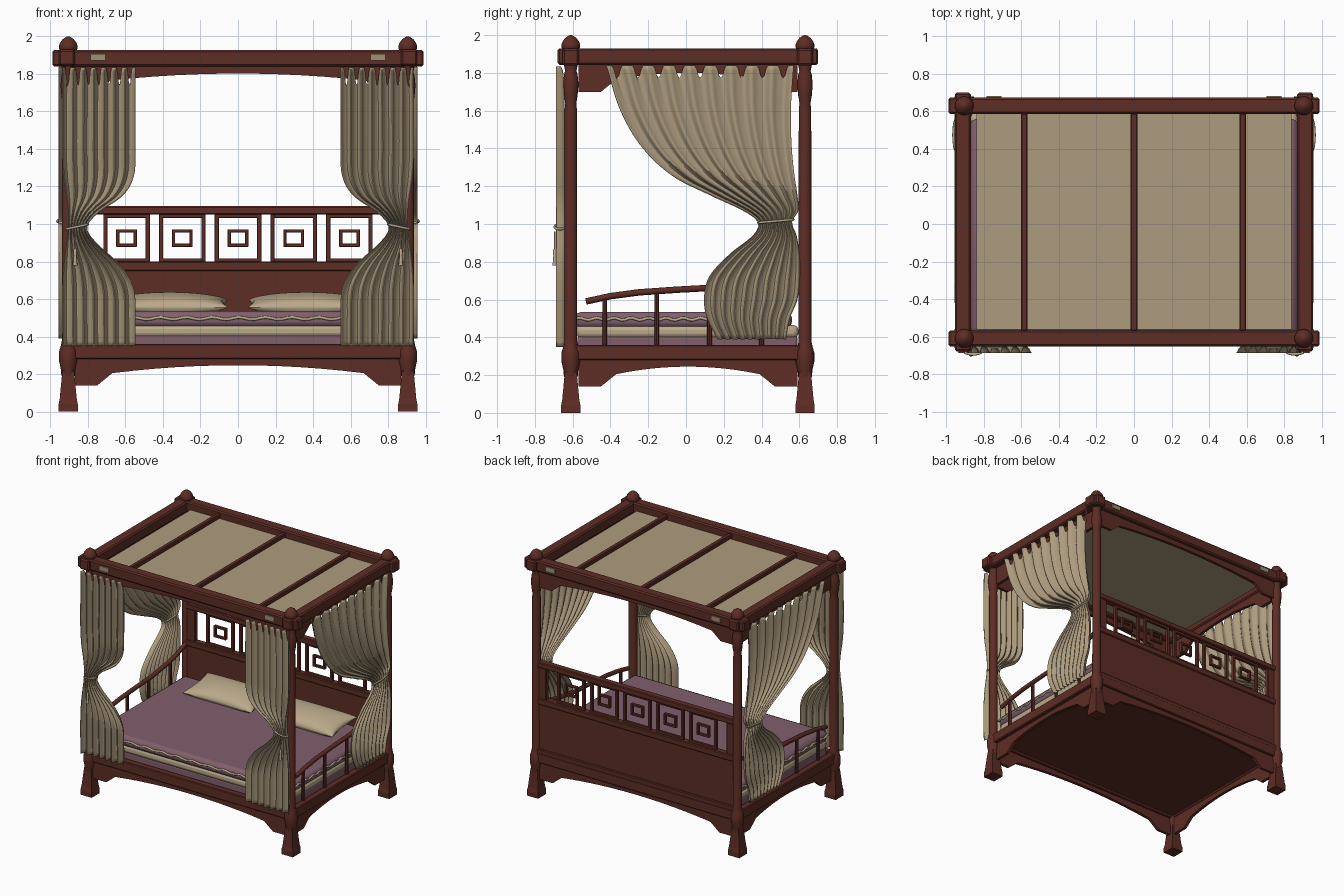
import bpy, bmesh, math

if "Cube" in bpy.data.objects:
    bpy.data.objects.remove(bpy.data.objects["Cube"])


def material(name, rgb):
    m = bpy.data.materials.new(name)
    m.use_nodes = True
    m.diffuse_color = (*rgb, 1)
    m.node_tree.nodes["Principled BSDF"].inputs["Base Color"].default_value = (*rgb, 1)
    return m


WOOD = material("red brown wood", (0.11, 0.026, 0.018))
CLOTH = material("beige cloth", (0.42, 0.33, 0.21))
LINEN = material("pillow linen", (0.5, 0.4, 0.26))
QUILT = material("mauve quilt", (0.22, 0.115, 0.15))
PLATE = material("pale brass", (0.36, 0.28, 0.17))
FX, BY, FY = 0.905, 0.63, -0.61      # post centres


def finish(name, bm, mat, smooth=False, bevel=0):
    bmesh.ops.recalc_face_normals(bm, faces=bm.faces)
    me = bpy.data.meshes.new(name)
    bm.to_mesh(me)
    bm.free()
    me.materials.append(mat)
    ob = bpy.data.objects.new(name, me)
    bpy.context.collection.objects.link(ob)
    if bevel:
        b = ob.modifiers.new("edge", "BEVEL")
        b.width, b.segments = bevel, 2 if smooth else 1
    if smooth:
        bpy.ops.object.select_all(action="DESELECT")
        ob.select_set(True)
        bpy.context.view_layer.objects.active = ob
        bpy.ops.object.shade_smooth_by_angle(angle=math.radians(50))
    return ob


def box(name, x, y, z, mat=WOOD, bevel=0.006, smooth=False):
    bm = bmesh.new()
    bmesh.ops.create_cube(bm, size=1)
    for v in bm.verts:
        v.co = [sum(r) / 2 + c * (r[1] - r[0]) for r, c in zip((x, y, z), v.co)]
    return finish(name, bm, mat, smooth, bevel)


def lathe(name, x, y, profile, segs=20, mat=WOOD, turn=0.0):
    bm = bmesh.new()
    rings = []
    for r, z in profile:
        angles = [turn + 2 * math.pi * i / segs for i in range(segs)]
        rings.append([bm.verts.new((x + r * math.cos(a), y + r * math.sin(a), z)) for a in angles])
    for a, b in zip(rings, rings[1:]):
        for i in range(segs):
            j = (i + 1) % segs
            bm.faces.new((a[i], a[j], b[j], b[i]))
    bm.faces.new(rings[0])
    bm.faces.new(rings[-1])
    return finish(name, bm, mat, segs > 8)


def grid(name, nu, nv, f, mat):
    bm = bmesh.new()
    vs = [[bm.verts.new(f(i / nu, j / nv)) for i in range(nu + 1)] for j in range(nv + 1)]
    for a, b in zip(vs, vs[1:]):
        for i in range(nu):
            bm.faces.new((a[i], a[i + 1], b[i + 1], b[i]))
    return finish(name, bm, mat, True)


def tube(name, pts, r, mat, closed=False):
    cu = bpy.data.curves.new(name, "CURVE")
    cu.dimensions, cu.bevel_depth, cu.bevel_resolution = "3D", r, 2
    cu.use_fill_caps = True
    sp = cu.splines.new("POLY")
    sp.points.add(len(pts) - 1)
    for p, q in zip(sp.points, pts):
        p.co = (*q, 1)
    sp.use_cyclic_u = closed
    sp.use_smooth = True
    cu.materials.append(mat)
    ob = bpy.data.objects.new(name, cu)
    bpy.context.collection.objects.link(ob)
    return ob


def apron(name, place, half, centre, top, foot, step, crown):
    # board with an arched lower edge and dropped ends
    right = [(half, foot), (half - 0.12, foot), (half - 0.2, step)]
    arch = [(t * (half - 0.2) / 6, crown - (crown - step) * (t / 6) ** 2) for t in range(5, -1, -1)]
    edge = right + arch
    outline = edge + [(-a, z) for a, z in edge[-2::-1]] + [(-half, top), (half, top)]
    bm = bmesh.new()
    face = bm.faces.new([bm.verts.new(place(a + centre, -0.012, z)) for a, z in outline])
    ext = bmesh.ops.extrude_face_region(bm, geom=[face])
    shift = [b - a for a, b in zip(place(0, -0.012, 0), place(0, 0.012, 0))]
    bmesh.ops.translate(bm, vec=shift, verts=[v for v in ext["geom"] if isinstance(v, bmesh.types.BMVert)])
    return finish(name, bm, WOOD)


# corner posts, feet and finials
POST = [(.036, .19), (.04, .23), (.049, .27), (.049, .32), (.04, .35), (.034, .38), (.033, 1.6),
        (.029, 1.64), (.036, 1.68), (.041, 1.74), (.036, 1.79), (.03, 1.81), (.036, 1.84), (.036, 1.92)]
FOOT = [(.072, 0), (.072, .04), (.064, .07), (.048, .19), (.044, .22)]
FINIAL = [(.04, 1.92), (.05, 1.935), (.05, 1.95), (.044, 1.965), (.03, 1.985), (.012, 1.997), (.003, 2.0)]
for sx in (-1, 1):
    for y in (FY, BY):
        lathe("post", sx * FX, y, POST)
        lathe("post_foot", sx * FX, y, FOOT, 4, turn=math.pi / 4)
        lathe("finial", sx * FX, y, FINIAL)

# top frame, cross bars and canopy
for y in (FY, BY):
    box("canopy_long_beam", (-.99, .99), (y - .043, y + .043), (1.84, 1.928), bevel=.01)
    out = -1 if y < 0 else 1
    for x in (-.745, .745):
        box("beam_plate", (x - .04, x + .04), (y + out * .047 - .004, y + out * .047 + .004),
            (1.872, 1.907), PLATE, 0)
for sx in (-1, 1):
    box("canopy_side_beam", (sx * .912 - .043, sx * .912 + .043), (-.68, .7), (1.843, 1.93), bevel=.01)
for x in (-.585, 0, .58):
    box("canopy_cross_bar", (x - .018, x + .018), (-.57, .59), (1.875, 1.91))
box("canopy_cloth", (-.84, .84), (-.562, .592), (1.862, 1.87), CLOTH, 0)

# bed rails and aprons, below the bed and below the canopy
MID = (FY + BY) / 2
for y in (FY, BY):
    box("long_rail", (-.89, .89), (y - .028, y + .028), (.28, .36))
    along = lambda a, d, z, y=y: (a, y + d, z)
    apron("lower_long_apron", along, .87, 0, .3, .14, .205, .247)
    apron("upper_long_apron", along, .88, 0, 1.85, 1.70, 1.765, 1.802)
for sx in (-1, 1):
    box("side_rail", (sx * FX - .028, sx * FX + .028), (FY, BY), (.28, .36))
    along = lambda a, d, z, sx=sx: (sx * FX - sx * .012 + d, a, z)
    apron("lower_side_apron", along, .58, MID, .3, .14, .205, .245)
    apron("upper_side_apron", along, .58, MID, 1.85, 1.70, 1.765, 1.80)
box("bed_base", (-.89, .89), (FY, BY), (.3, .335), bevel=0)

# headboard with a row of open square frames
box("headboard_panel", (-.89, .89), (.606, .64), (.35, .77))
box("headboard_mid_rail", (-.89, .89), (.595, .65), (.75, .80))
box("headboard_low_rail", (-.89, .89), (.6, .655), (.35, .39))
box("headboard_top_rail", (-.89, .89), (.595, .65), (1.05, 1.095))
for sx in (-1, 1):
    box("headboard_stile", (sx * .85 - .04, sx * .85 + .04), (.605, .64), (.79, 1.06))


def square_frame(name, x, z, w, h, t):
    for s in (-1, 1):
        box(name + "_side", (x + s * (w - t / 2) - t / 2, x + s * (w - t / 2) + t / 2), (.61, .635), (z - h, z + h), bevel=.002)
        box(name + "_bar", (x - w, x + w), (.611, .634), (z + s * (h - t / 2) - t / 2, z + s * (h - t / 2) + t / 2), bevel=.002)


for k in range(-2, 3):
    square_frame("lattice_frame", k * .297, .925, .124, .13, .022)
    square_frame("lattice_square", k * .297, .925, .055, .047, .017)

# side arm rails with balusters
ARM = [(-.53, .59), (-.4, .618), (-.25, .638), (-.05, .652), (.15, .663), (.35, .69), (.48, .72), (.6, .765)]
for sx in (-1, 1):
    tube("arm_rail", [(sx * .89, y, z) for y, z in ARM], .017, WOOD)
    for y, z in ((-.43, .61), (-.155, .642), (.125, .66), (.4, .7)):
        lathe("arm_baluster", sx * .89, y, [(.013, .34), (.013, z)], 8)

# bedding
box("lower_sheet", (-.865, .865), (-.575, .59), (.335, .41), QUILT, .015, True)
box("mattress", (-.87, .87), (-.58, .595), (.395, .465), LINEN, .025, True)
box("quilt", (-.872, .872), (-.585, .56), (.448, .535), QUILT, .03, True)
fringe = []
CORNERS = [(-.873, .55), (-.873, -.587), (.873, -.587), (.873, .55)]
for (x0, y0), (x1, y1) in zip(CORNERS, CORNERS[1:]):
    for i in range(60):
        t = i / 60
        fringe.append((x0 + (x1 - x0) * t, y0 + (y1 - y0) * t, .497 + .006 * math.sin(i * 1.3)))
tube("quilt_fringe", fringe, .008, LINEN)


def pillow(u, v, cx, side):
    a, b = math.sin((u - .5) * math.pi), math.sin((v - .5) * math.pi)
    puff = max(0, (1 - a * a) * (1 - b * b)) ** .4
    return (cx + .31 * a * (1 - .08 * (1 - b * b)), .41 + .16 * b * (1 - .1 * (1 - a * a)),
            .575 + side * .058 * puff + .02 * b)


for cx in (-.365, .365):
    for side in (-1, 1):
        grid("pillow_half", 24, 16, lambda u, v: pillow(u, v, cx, side), LINEN)


# curtains: each row gives height, near edge, far edge
def edges_at(rows, z):
    for k in range(len(rows) - 1):
        (z0, *a), (z1, *b) = rows[k], rows[k + 1]
        if z >= z1 or k == len(rows) - 2:
            t = (z - z0) / (z1 - z0)
            p, n = rows[max(k - 1, 0)], rows[min(k + 2, len(rows) - 1)]
            out = []
            for c in (0, 1):
                m0 = (b[c] - p[c + 1]) / (z1 - p[0]) * (z1 - z0)
                m1 = (n[c + 1] - a[c]) / (n[0] - z0) * (z1 - z0)
                out.append((2 * t**3 - 3 * t**2 + 1) * a[c] + (t**3 - 2 * t**2 + t) * m0
                           + (3 * t**2 - 2 * t**3) * b[c] + (t**3 - t**2) * m1)
            return out


def curtain(name, rows, folds, depth, dip, place):
    top, low = rows[0][0], rows[-1][0]

    def point(u, v):
        z = top + (low - top) * v
        a, b = edges_at(rows, z)
        c = math.cos(2 * math.pi * folds * u)
        d = depth * (c + .25 * math.cos(4 * math.pi * folds * u + 1))
        notch = dip * max(0, -c - .35) * max(0, 1 - v * 6)
        return place(a + (b - a) * u, d, z - notch)
    ob = grid(name, folds * 12, 56, point, CLOTH)
    s = ob.modifiers.new("thickness", "SOLIDIFY")
    s.thickness = .004


FRONT = [(1.835, .55, .935), (1.4, .55, .938), (1.25, .56, .93), (1.15, .62, .915), (1.06, .75, .905),
         (.98, .808, .905), (.9, .76, .915), (.78, .63, .93), (.66, .56, .937), (.5, .55, .938), (.35, .55, .935)]
SIDE = [(1.838, -.42, .57), (1.6, -.345, .555), (1.4, -.225, .56), (1.25, -.06, .575), (1.15, .14, .59), (1.07, .31, .595),
        (1.01, .385, .56), (.94, .36, .585), (.84, .235, .6), (.72, .125, .602), (.6, .098, .59), (.5, .115, .55), (.39, .17, .53)]
for sx in (-1, 1):
    curtain("front_curtain", FRONT, 7, .019, .15, lambda a, d, z: (sx * a, -.667 - d, z))
    curtain("side_curtain", SIDE, 9, .013, .1, lambda a, d, z: (sx * (.942 + d), a, z))
    # tie ropes, hooks and tassels
    turn = [2 * math.pi * i / 32 for i in range(32)]
    tube("front_tie", [(sx * (.858 + .056 * math.cos(t)), -.667 + .028 * math.sin(t), .985 - .012 * math.cos(t))
                       for t in turn], .007, LINEN, True)
    tube("side_tie", [(sx * (.942 + .02 * math.sin(t)), .475 + .092 * math.cos(t), 1.015 + .008 * math.cos(t))
                      for t in turn], .007, LINEN, True)
    lathe("tie_tassel", sx * .868, -.695, [(.004, .96), (.004, .87), (.009, .86), (.008, .83), (.012, .78)], 10, LINEN)
